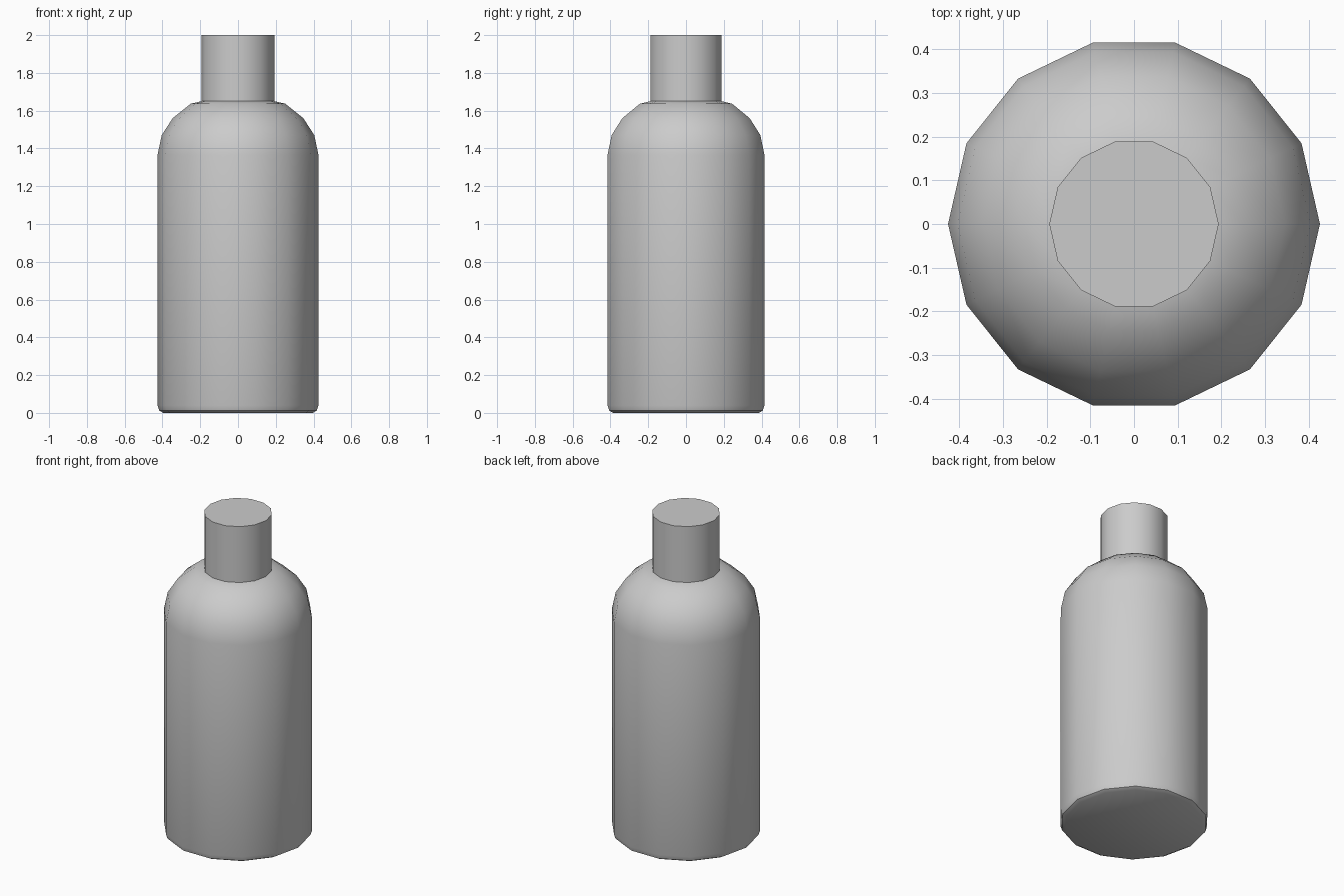
import bpy, bmesh, math

if "Cube" in bpy.data.objects:
    bpy.data.objects.remove(bpy.data.objects["Cube"])

SIDES = 14


def lathe(name, profile):
    """Revolve an (r, z) profile around z and cap both ends."""
    bm = bmesh.new()
    rings = []
    for r, z in profile:
        rings.append([bm.verts.new((r * math.cos(2 * math.pi * i / SIDES),
                                    r * math.sin(2 * math.pi * i / SIDES), z))
                      for i in range(SIDES)])
    for a, b in zip(rings, rings[1:]):
        for i in range(SIDES):
            j = (i + 1) % SIDES
            bm.faces.new((a[i], a[j], b[j], b[i]))
    bm.faces.new(rings[0][::-1])
    bm.faces.new(rings[-1])
    mesh = bpy.data.meshes.new(name)
    bm.to_mesh(mesh)
    bm.free()
    obj = bpy.data.objects.new(name, mesh)
    bpy.context.collection.objects.link(obj)
    bpy.ops.object.select_all(action='DESELECT')
    obj.select_set(True)
    bpy.context.view_layer.objects.active = obj
    bpy.ops.object.shade_smooth_by_angle(angle=math.radians(40))
    return obj


# Bottle: bevelled base, straight wall, rounded shoulder, plain neck
lathe("bottle", [
    (0.395, 0.0), (0.417, 0.012), (0.426, 0.04),
    (0.426, 1.365), (0.404, 1.47), (0.346, 1.56), (0.25, 1.637),
    (0.194, 1.65), (0.194, 2.0),
])
